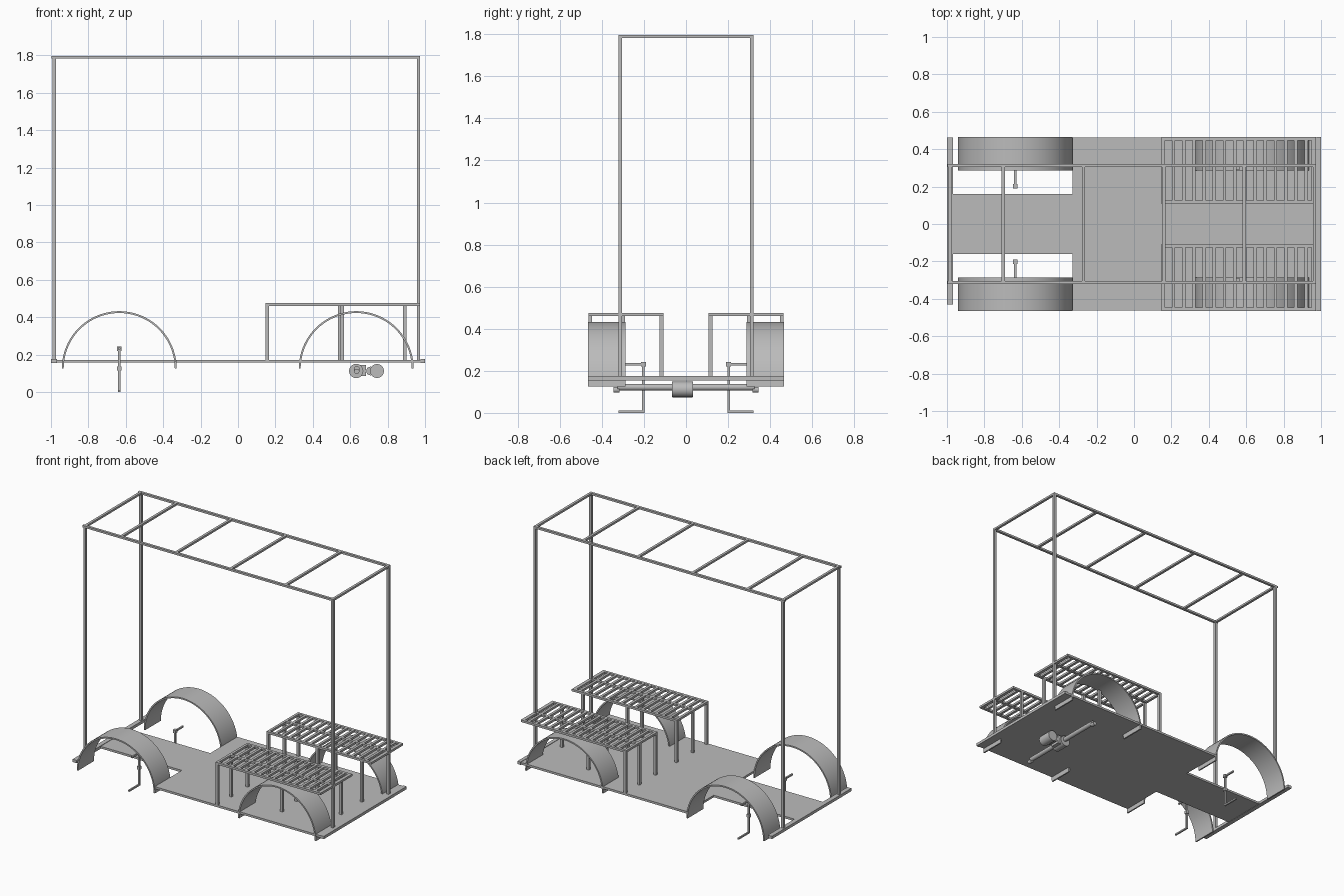
import bpy, bmesh, math
from mathutils import Vector

cube = bpy.data.objects.get("Cube")
if cube:
    bpy.data.objects.remove(cube)

gray = bpy.data.materials.new("plain gray")
gray.use_nodes = True
COLOR = (0.5, 0.5, 0.5, 1)
gray.diffuse_color = COLOR
gray.node_tree.nodes["Principled BSDF"].inputs["Base Color"].default_value = COLOR


def finish(name, bm, smooth=False):
    bmesh.ops.recalc_face_normals(bm, faces=bm.faces)
    mesh = bpy.data.meshes.new(name)
    bm.to_mesh(mesh)
    bm.free()
    mesh.materials.append(gray)
    ob = bpy.data.objects.new(name, mesh)
    bpy.context.collection.objects.link(ob)
    if smooth:
        bpy.ops.object.select_all(action="DESELECT")
        ob.select_set(True)
        bpy.context.view_layer.objects.active = ob
        bpy.ops.object.shade_smooth_by_angle()
    return ob


def add_box(bm, x, y, z):
    """Box from three (low, high) ranges."""
    verts = bmesh.ops.create_cube(bm, size=1)["verts"]
    for v in verts:
        v.co = [(a + b) / 2 + c * (b - a) for c, (a, b) in zip(v.co, (x, y, z))]


def boxes(name, ranges):
    bm = bmesh.new()
    for r in ranges:
        add_box(bm, *r)
    return finish(name, bm)


def around(c, width):
    return (c - width / 2, c + width / 2)


def cylinder_y(name, x, z, radius, y0, y1, sides=32):
    bm = bmesh.new()
    verts = bmesh.ops.create_cone(bm, cap_ends=True, segments=sides,
                                  radius1=radius, radius2=radius, depth=y1 - y0)["verts"]
    for v in verts:
        v.co = Vector((v.co.x + x, v.co.z + (y0 + y1) / 2, v.co.y + z))
    return finish(name, bm, True)


def prism(name, outline, z0, z1):
    bm = bmesh.new()
    face = bm.faces.new([bm.verts.new((x, y, z0)) for x, y in outline])
    top = bmesh.ops.extrude_face_region(bm, geom=[face])["geom"]
    bmesh.ops.translate(bm, vec=(0, 0, z1 - z0),
                        verts=[g for g in top if isinstance(g, bmesh.types.BMVert)])
    return finish(name, bm)


def fender(name, x, side):
    """Half-ring strip standing over a wheel."""
    bm = bmesh.new()
    steps, outer, inner = 40, 0.307, 0.297
    ring = []
    for i in range(steps + 1):
        a = math.pi * i / steps
        ring.append([bm.verts.new((x + r * math.cos(a), side * y, 0.125 + r * math.sin(a)))
                     for r, y in ((outer, 0.287), (outer, 0.465), (inner, 0.465), (inner, 0.287))])
    for a, b in zip(ring, ring[1:]):
        for k in range(4):
            n = (k + 1) % 4
            bm.faces.new((a[k], a[n], b[n], b[k]))
    bm.faces.new(ring[0])
    bm.faces.new(ring[-1])
    return finish(name, bm, True)


# Floor: narrow between the front wheels, full width behind
half = [(-0.98, 0.16), (-0.33, 0.16), (-0.33, 0.463), (0.98, 0.463)]
prism("floor", half + [(x, -y) for x, y in reversed(half)], 0.157, 0.172)
boxes("front_beam", [((-1, -0.968), (-0.43, 0.463), (0.155, 0.175))])
boxes("rear_beam", [((0.975, 1), (-0.465, 0.465), (0.155, 0.175))])

# Canopy frame
RAIL_Y, T = 0.313, 0.018
FRONT_X, REAR_X = -0.982, 0.965
for side, label in ((1, "left"), (-1, "right")):
    y = around(side * RAIL_Y, T)
    boxes(label + "_roof_rail", [((-0.998, 0.974), y, (1.783, 1.797))])
    for end, x in (("front", FRONT_X), ("rear", REAR_X)):
        boxes(f"{label}_{end}_post", [(around(x, T), y, (0.17, 1.785))])
boxes("roof_cross_bars", [(around(x, T), (-RAIL_Y, RAIL_Y), (1.783, 1.797))
                          for x in (FRONT_X, -0.7, -0.27, 0.16, 0.59, REAR_X)])

for side, label in ((1, "left"), (-1, "right")):
    def span(a, b):
        return tuple(sorted((side * a, side * b)))

    # Wheel arches
    fender(label + "_front_fender", -0.635, side)
    fender(label + "_rear_fender", 0.632, side)

    # Slatted bench
    z = (0.46, 0.475)
    parts = [((0.148, 0.974), span(0.108, 0.126), z),
             ((0.148, 0.974), span(0.304, 0.322), z),
             ((0.148, 0.974), span(0.446, 0.464), z),
             ((0.95, 0.974), span(0.108, 0.464), z)]
    parts += [(around(0.157 + 0.0545 * i, 0.018), span(0.108, 0.464), z) for i in range(15)]
    boxes(label + "_bench_top", parts)
    legs = [(0.157, 0.117), (0.157, 0.3), (0.157, 0.455),
            (0.543, 0.117), (0.557, 0.3), (0.892, 0.117)]
    boxes(label + "_bench_legs", [(around(x, 0.018), around(side * y, 0.018), (0.17, 0.465))
                                  for x, y in legs])

    # Front steering stand
    x = -0.635
    boxes(label + "_steering_stand", [
        (around(x, 0.011), span(0.197, 0.208), (0, 0.235)),
        (around(x, 0.011), span(0.2, 0.32), (0, 0.011)),
        (around(x, 0.011), span(0.2, 0.288), (0.226, 0.237)),
        (around(x, 0.022), span(0.191, 0.213), (0.22, 0.242)),
        (around(x, 0.022), span(0.191, 0.213), (0.115, 0.137))])

    # Rear axle halves and hubs
    cylinder_y(label + "_rear_axle", 0.635, 0.122, 0.016, *span(0.03, 0.325))
    cylinder_y(label + "_rear_hub", 0.635, 0.11, 0.014, *span(0.315, 0.345))

# Rear drive unit
cylinder_y("axle_housing", 0.632, 0.112, 0.038, -0.065, 0.032)
boxes("gear_case", [((0.64, 0.685), (-0.05, 0.018), (0.085, 0.145))])
cylinder_y("drive_pinion", 0.708, 0.112, 0.023, -0.05, 0.018)
cylinder_y("drive_motor", 0.743, 0.112, 0.037, -0.067, 0.033)
